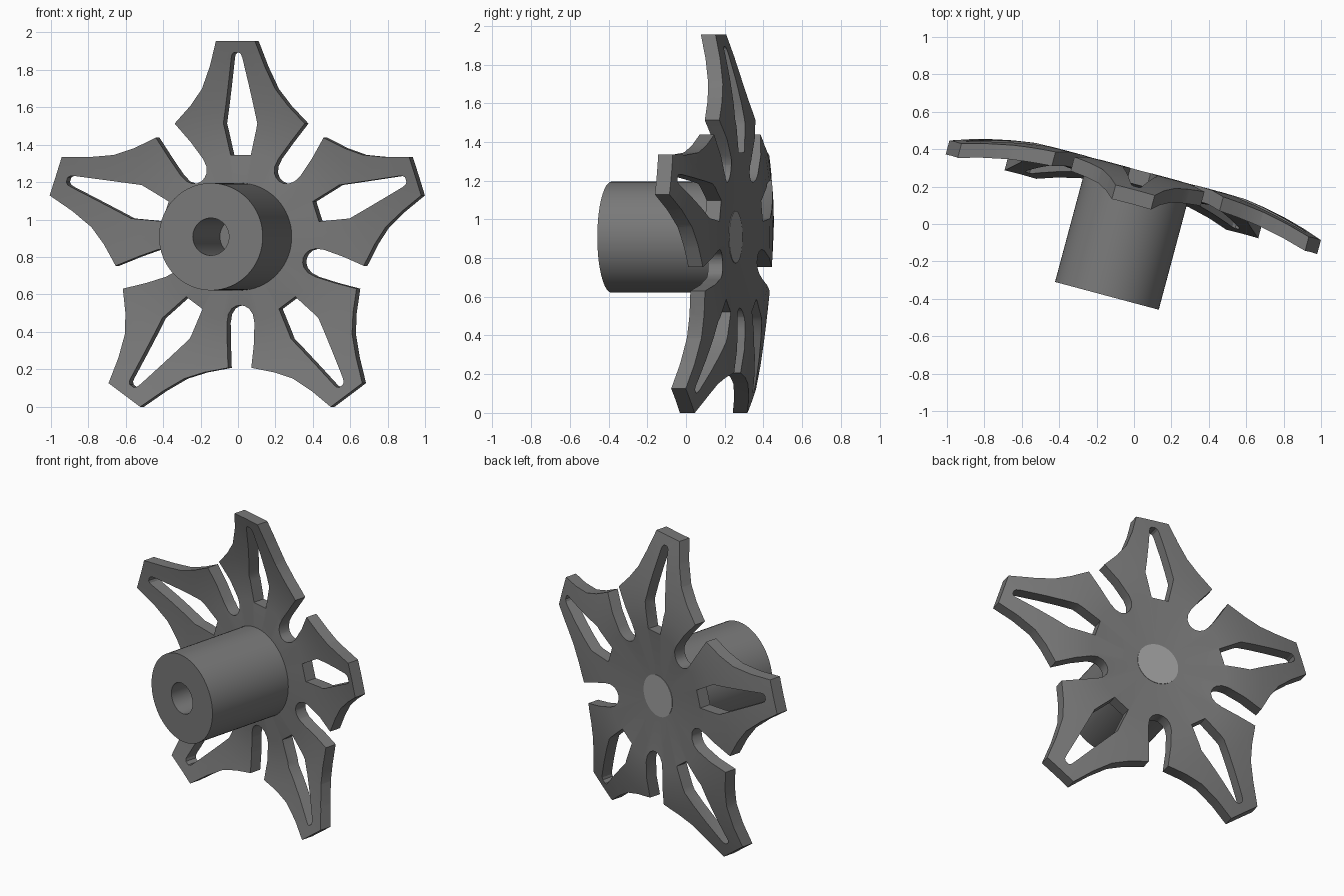
import bpy, bmesh
from math import sin, cos, pi, radians

if "Cube" in bpy.data.objects:
    bpy.data.objects.remove(bpy.data.objects["Cube"])

CENTRE = (-0.145, -0.384, 0.908)  # middle of the hub's front face
TILT = radians(-15)               # the whole wheel is turned about z


def material(name, v):
    m = bpy.data.materials.new(name)
    m.diffuse_color = (v, v, v, 1)
    m.use_nodes = True
    m.node_tree.nodes["Principled BSDF"].inputs["Base Color"].default_value = m.diffuse_color
    return m


def finish(bm, name):
    bmesh.ops.recalc_face_normals(bm, faces=bm.faces[:])
    me = bpy.data.meshes.new(name)
    bm.to_mesh(me)
    bm.free()
    ob = bpy.data.objects.new(name, me)
    bpy.context.collection.objects.link(ob)
    ob.location = CENTRE
    ob.rotation_euler.z = TILT
    return ob


def lathe(name, profile, steps, mat):
    """Spin (radius, depth) points round the local y axis."""
    bm = bmesh.new()
    rings = []
    for r, y in profile:
        n = 1 if r == 0 else steps
        rings.append([bm.verts.new((r * cos(2 * pi * i / steps), y,
                                    r * sin(2 * pi * i / steps))) for i in range(n)])
    for a, b in zip(rings, rings[1:]):
        for i in range(steps):
            j = (i + 1) % steps
            quad = [a[i % len(a)], a[j % len(a)], b[j % len(b)], b[i % len(b)]]
            bm.faces.new(list(dict.fromkeys(quad)))
    ob = finish(bm, name)
    ob.data.materials.append(mat)
    return ob


def prism(name, outlines, y0, y1, mat):
    bm = bmesh.new()
    for pts in outlines:
        f = bm.faces.new([bm.verts.new((x, y0, z)) for x, z in pts])
        ext = bmesh.ops.extrude_face_region(bm, geom=[f], use_keep_orig=True)
        for v in ext["geom"]:
            if isinstance(v, bmesh.types.BMVert):
                v.co.y = y1
    ob = finish(bm, name)
    ob.data.materials.append(mat)
    ob.hide_render = True
    return ob


def turn(pts, a):
    """Turn points clockwise by angle a."""
    return [(x * cos(a) + z * sin(a), z * cos(a) - x * sin(a)) for x, z in pts]


def mirrored(pts):
    return [(-x, z) for x, z in reversed(pts)]


dark = material("dark_grey", 0.19)
light = material("cap_grey", 0.36)

# Half petal edge (tip to corner), then half of the gap between petals
edge = [(0.108, 1.046), (0.152, 0.91), (0.203, 0.79), (0.27, 0.70), (0.36, 0.605)]
gap = [(-0.074, 0.57), (-0.076, 0.46), (-0.068, 0.415), (-0.048, 0.385), (-0.025, 0.371)]
gap_end = turn([(0, 0.366)], pi / 5)
half = edge + turn(gap, pi / 5)
petal = mirrored(half) + half + gap_end
star = [p for k in range(5) for p in turn(petal, 2 * pi * k / 5)]

# Long window in each petal
win = [(0.013, 0.986), (0.025, 0.975), (0.031, 0.955), (0.094, 0.605), (0.056, 0.437)]
window = mirrored(win) + win
star_ob = prism("star_cutter", [star], 0.3, 0.9, dark)
win_ob = prism("window_cutter", [turn(window, 2 * pi * k / 5) for k in range(5)],
               0.25, 0.95, dark)

# Thin domed plate, slightly dished at the back of the hub
back = [(0, 0.662), (0.135, 0.662), (0.45, 0.694), (0.58, 0.691), (0.70, 0.673),
        (0.82, 0.648), (0.94, 0.618), (1.10, 0.570)]
front = [(r, y - 0.078) for r, y in reversed(back)]
wheel = lathe("petal_wheel", back + front, 80, dark)
for op, cutter in (("INTERSECT", star_ob), ("DIFFERENCE", win_ob)):
    m = wheel.modifiers.new(op, "BOOLEAN")
    m.operation, m.object, m.solver = op, cutter, "EXACT"
bpy.context.view_layer.objects.active = wheel
for m in list(wheel.modifiers):
    bpy.ops.object.modifier_apply(modifier=m.name)
for c in (star_ob, win_ob):
    bpy.data.objects.remove(c)

# Hub with a blind bore, and the paler round cap behind it
hub = lathe("hub", [(0, 0.56), (0.1, 0.56), (0.1, 0), (0.287, 0), (0.287, 0.63), (0, 0.63)],
            64, dark)
cap = lathe("back_cap", [(0, 0.64), (0.135, 0.64), (0.135, 0.665), (0, 0.665)], 48, light)

bpy.ops.object.select_all(action="DESELECT")
for ob in (wheel, hub, cap):
    ob.select_set(True)
bpy.ops.object.shade_smooth_by_angle(angle=radians(25))
